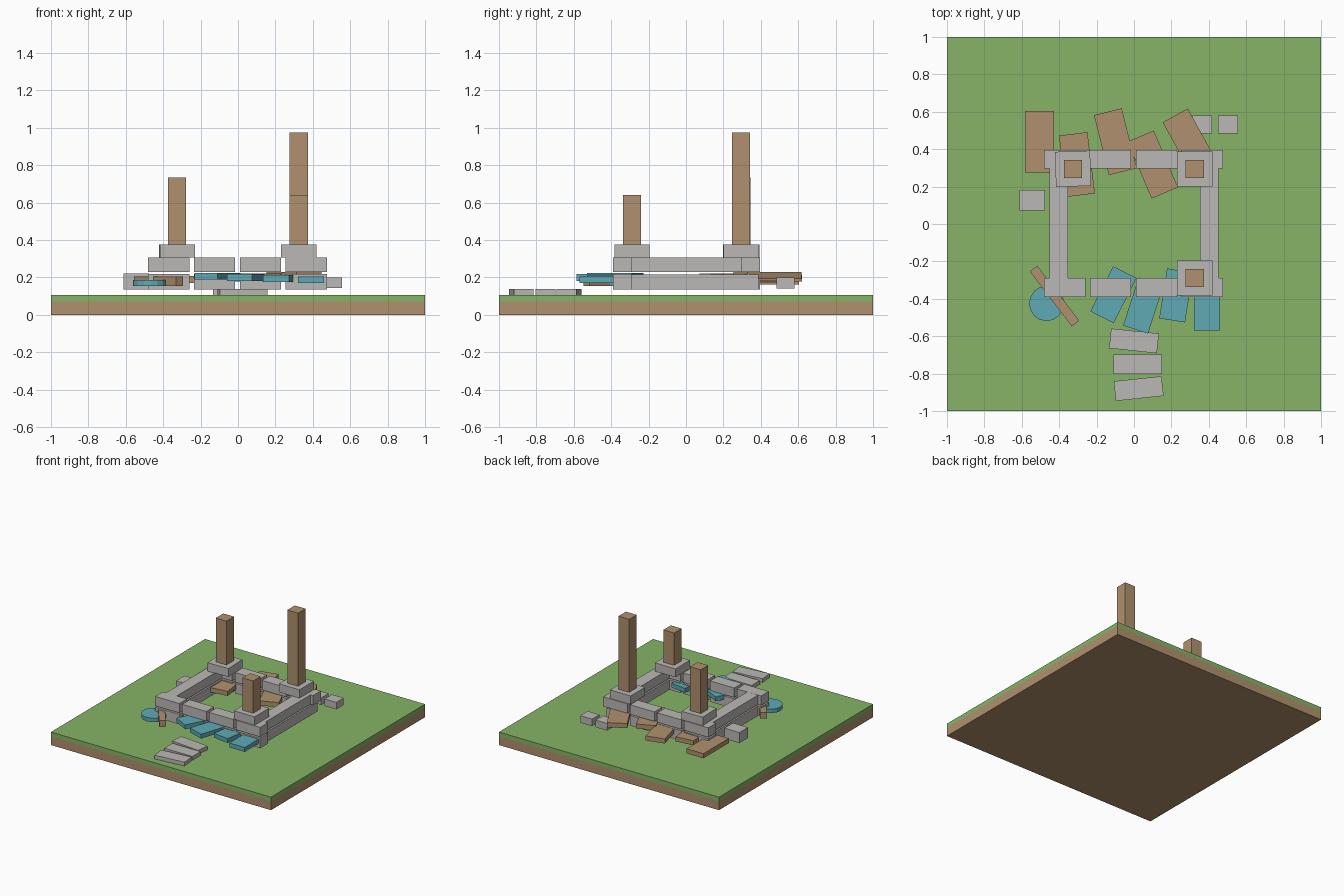
import bpy, bmesh
from math import radians
from mathutils import Matrix

if "Cube" in bpy.data.objects:
    bpy.data.objects.remove(bpy.data.objects["Cube"])


def material(name, rgb):
    m = bpy.data.materials.new(name)
    m.diffuse_color = (*rgb, 1)
    m.use_nodes = True
    m.node_tree.nodes["Principled BSDF"].inputs["Base Color"].default_value = m.diffuse_color
    return m


GRASS = material("grass green", (0.238, 0.456, 0.135))
WOOD = material("wood brown", (0.434, 0.283, 0.156))
STONE = material("stone grey", (0.497, 0.485, 0.465))
TEAL = material("teal", (0.114, 0.402, 0.456))


def finish(name, bm, mat):
    mesh = bpy.data.meshes.new(name)
    bm.to_mesh(mesh)
    bm.free()
    mesh.materials.append(mat)
    ob = bpy.data.objects.new(name, mesh)
    bpy.context.collection.objects.link(ob)
    return ob


def box(name, mat, x, y, z0, z1, sx, sy, rot=0):
    """Box centred on x, y between heights z0 and z1, turned about z."""
    bm = bmesh.new()
    bmesh.ops.create_cube(bm, size=1, matrix=Matrix.Diagonal((sx, sy, z1 - z0, 1)))
    ob = finish(name, bm, mat)
    ob.location = (x, y, (z0 + z1) / 2)
    ob.rotation_euler.z = radians(rot)
    return ob


# ground slab: earth with grass on top
box("earth", WOOD, 0, 0, 0, 0.072, 2, 2)
box("grass", GRASS, 0, 0, 0.072, 0.107, 2, 2)

# two courses of ruined stone wall
for course, (z0, z1) in enumerate([(0.135, 0.217), (0.228, 0.306)]):
    for i in range(4):
        x = -0.37 + 0.245 * i
        box("front_wall_block", STONE, x, -0.34, z0, z1, 0.22, 0.1)
        if course == 1 or i < 3:
            box("back_wall_block", STONE, x, 0.346, z0, z1, 0.22, 0.1)
    for s in (-1, 1):
        box("side_wall", STONE, s * 0.402, 0, z0, z1 - 0.0005, 0.098, 0.775)

# corner plinths with broken posts
for x, y, top, rot in [(-0.326, 0.295, 0.735, 2), (0.325, 0.294, 0.975, 0),
                       (0.325, -0.288, 0.64, 0)]:
    box("corner_plinth", STONE, x, y, 0.306, 0.375, 0.188, 0.188, rot)
    box("wooden_post", WOOD, x, y, 0.375, top, 0.097, 0.097)

# fallen wooden planks behind the wall
for i, (x, y, rot) in enumerate([(-0.505, 0.44, 0), (-0.305, 0.318, 7), (-0.10, 0.44, 14),
                                 (0.10, 0.318, 23), (0.30, 0.436, 29)]):
    z = 0.182 + 0.007 * i
    box("fallen_plank", WOOD, x, y, z - 0.019, z + 0.019, 0.153, 0.33, rot)

# fallen roof tiles in front of the wall
for i, (x, y, rot) in enumerate([(-0.11, -0.378, -27), (0.05, -0.436, -18),
                                 (0.225, -0.382, -9), (0.39, -0.435, 0)]):
    z = 0.206 - 0.006 * i
    box("fallen_tile", TEAL, x, y, z - 0.018, z + 0.018, 0.14, 0.27, rot)

# round shield-like disc and loose beam
bm = bmesh.new()
bmesh.ops.create_cone(bm, cap_ends=True, segments=16, radius1=0.094, radius2=0.094, depth=0.032)
finish("round_disc", bm, TEAL).location = (-0.467, -0.425, 0.17)
box("loose_beam", WOOD, -0.425, -0.385, 0.155, 0.205, 0.37, 0.05, -52.6)

# scattered stones
box("loose_stone", STONE, -0.545, 0.127, 0.135, 0.222, 0.137, 0.112)
for x in (0.365, 0.502):
    box("loose_stone", STONE, x, 0.531, 0.142, 0.2, 0.106, 0.096)

# stepping stones
for x, y, rot in [(0, -0.625, -6), (0.02, -0.75, 0), (0.025, -0.88, 6)]:
    box("stepping_stone", STONE, x, y, 0.105, 0.138, 0.257, 0.106, rot)
